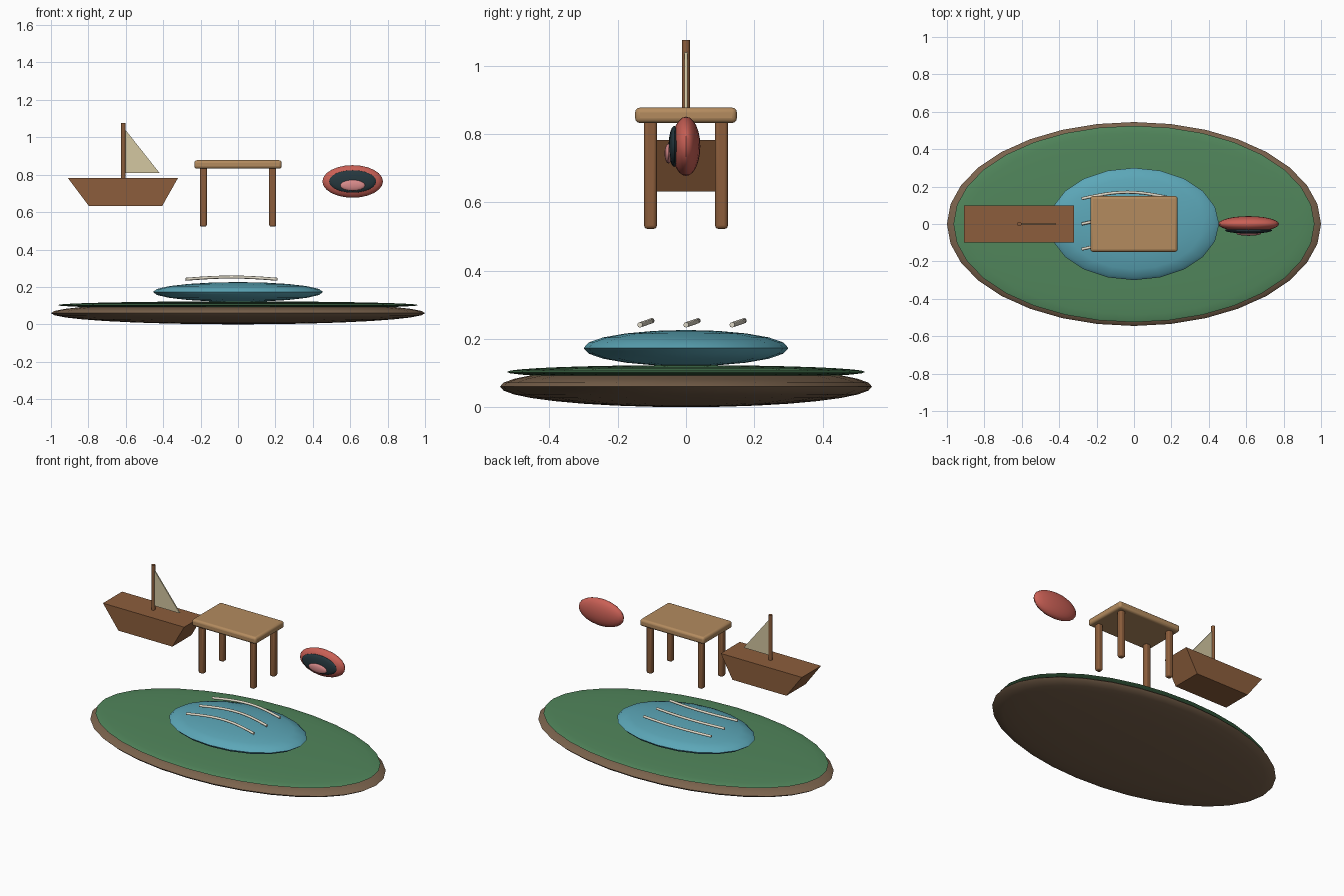
import bpy, math

if "Cube" in bpy.data.objects:
    bpy.data.objects.remove(bpy.data.objects["Cube"])


def material(name, rgb):
    m = bpy.data.materials.new(name)
    m.diffuse_color = [(c / 255) ** 2.2 for c in rgb] + [1]
    m.use_nodes = True
    m.node_tree.nodes["Principled BSDF"].inputs["Base Color"].default_value = m.diffuse_color
    return m


EARTH = material("earth", (122, 99, 78))
GRASS = material("grass", (82, 133, 92))
WATER = material("water", (92, 165, 182))
WOOD = material("wood", (139, 94, 62))
LIGHT_WOOD = material("light_wood", (178, 138, 95))
CLOTH = material("cloth", (210, 198, 160))
FOAM = material("foam", (225, 218, 200))
RED = material("red", (200, 96, 86))
DARK = material("dark", (42, 58, 64))
PINK = material("pink", (215, 137, 137))


def finish(name, mat, smooth=True):
    ob = bpy.context.object
    ob.name = name
    ob.data.materials.append(mat)
    if smooth:
        bpy.ops.object.shade_smooth_by_angle(angle=math.radians(35))
    return ob


def ellipsoid(name, mat, center, radii, segments=24, rings=12):
    bpy.ops.mesh.primitive_uv_sphere_add(segments=segments, ring_count=rings, location=center)
    bpy.context.object.scale = radii
    bpy.ops.object.transform_apply(location=False, rotation=False, scale=True)
    return finish(name, mat)


def rounded_box(name, mat, center, size, bevel):
    bpy.ops.mesh.primitive_cube_add(size=1, location=center)
    bpy.context.object.scale = size
    bpy.ops.object.transform_apply(location=False, rotation=False, scale=True)
    mod = bpy.context.object.modifiers.new("bevel", 'BEVEL')
    mod.width, mod.segments = bevel, 3
    return finish(name, mat)


def prism(name, mat, outline, half):
    # side profile in x/z, extruded along y
    n = len(outline)
    verts = [(x, y, z) for y in (-half, half) for x, z in outline]
    faces = [tuple(range(n)), tuple(reversed(range(n, 2 * n)))]
    faces += [(i, i + n, (i + 1) % n + n, (i + 1) % n) for i in range(n)]
    me = bpy.data.meshes.new(name)
    me.from_pydata(verts, [], faces)
    me.materials.append(mat)
    ob = bpy.data.objects.new(name, me)
    bpy.context.collection.objects.link(ob)
    return ob


# Island and pond
ellipsoid("earth_base", EARTH, (0, 0, 0.06), (1.0, 0.545, 0.06), 32, 16)
ellipsoid("grass_layer", GRASS, (0, 0, 0.103), (0.965, 0.525, 0.02), 32, 16)
ellipsoid("pond", WATER, (0, 0, 0.173), (0.455, 0.3, 0.053), 20, 10)

# Ripples: arched tubes above the pond
for k, y0 in enumerate((-0.135, 0, 0.135)):
    cu = bpy.data.curves.new(f"ripple_{k + 1}", 'CURVE')
    cu.dimensions = '3D'
    cu.bevel_depth, cu.bevel_resolution, cu.use_fill_caps = 0.008, 2, True
    sp = cu.splines.new('POLY')
    sp.points.add(12)
    for i, p in enumerate(sp.points):
        t = i / 12
        arch = math.sin(math.pi * t)
        p.co = (-0.28 + 0.49 * t, y0 + 0.035 * arch, 0.241 + 0.012 * arch, 1)
    cu.materials.append(FOAM)
    bpy.context.collection.objects.link(bpy.data.objects.new(f"ripple_{k + 1}", cu))

# Table
rounded_box("table_top", LIGHT_WOOD, (0, 0, 0.855), (0.466, 0.298, 0.045), 0.014)
for sx, side in ((-1, "left"), (1, "right")):
    for sy, end in ((-1, "front"), (1, "back")):
        rounded_box(f"{end}_{side}_table_leg", WOOD,
                    (sx * 0.185, sy * 0.104, 0.682), (0.037, 0.037, 0.32), 0.01)

# Sailing boat
prism("hull", WOOD, [(-0.797, 0.632), (-0.406, 0.632), (-0.321, 0.782), (-0.909, 0.782)], 0.099)
bpy.ops.mesh.primitive_cylinder_add(vertices=12, radius=0.012, depth=0.305,
                                    location=(-0.613, 0, 0.923))
finish("mast", WOOD)
prism("sail", CLOTH, [(-0.602, 0.81), (-0.42, 0.81), (-0.602, 1.04)], 0.004)

# Open mouth
ellipsoid("lips", RED, (0.613, 0, 0.764), (0.162, 0.042, 0.087))
ellipsoid("mouth_opening", DARK, (0.613, -0.034, 0.764), (0.126, 0.017, 0.06))
ellipsoid("tongue", PINK, (0.613, -0.051, 0.743), (0.066, 0.012, 0.029))
